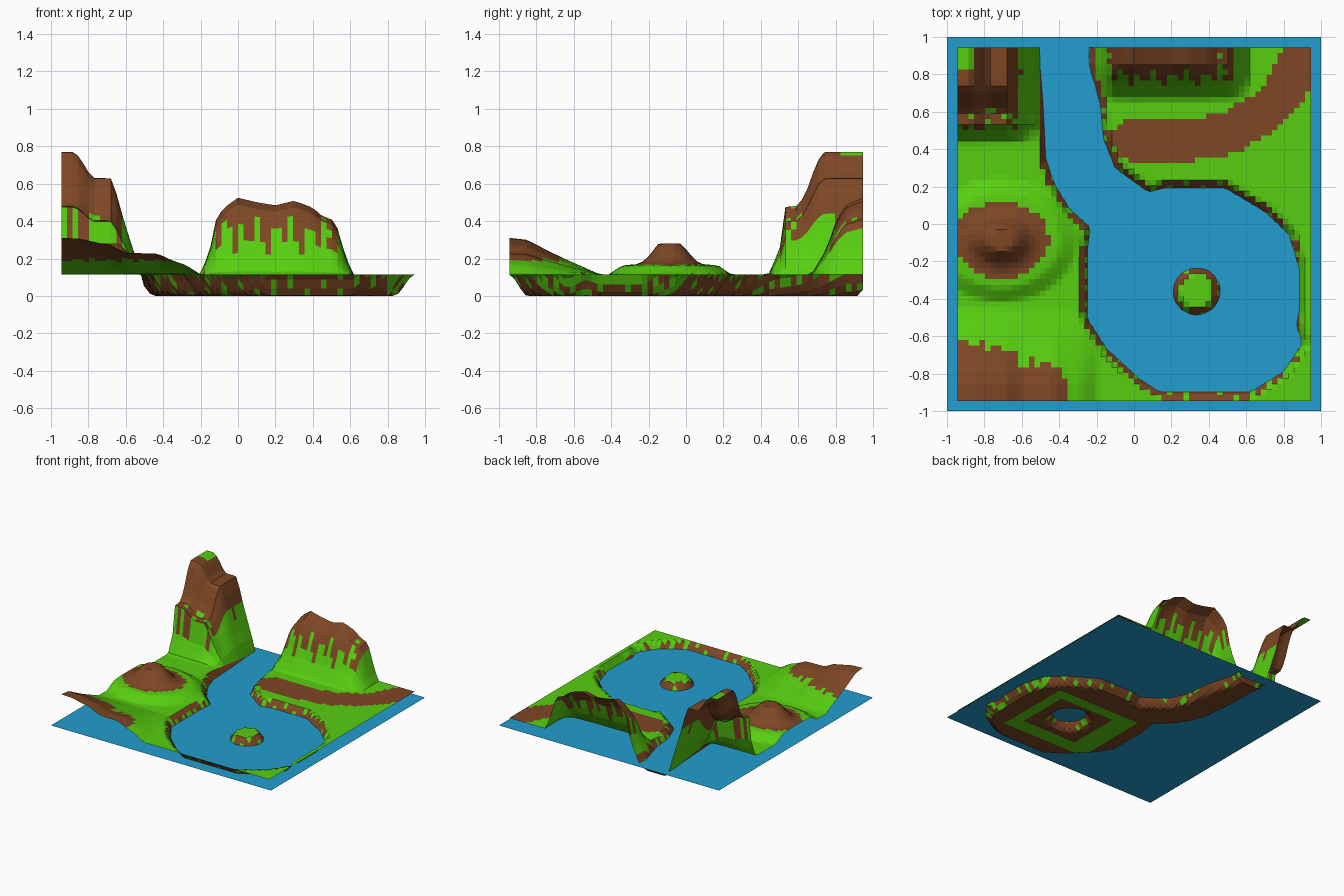
import bpy, bmesh, math
from mathutils import Vector
from mathutils.geometry import intersect_point_line

if "Cube" in bpy.data.objects:
    bpy.data.objects.remove(bpy.data.objects["Cube"])

E, N = 0.945, 64              # half width of the land sheet, cells per side
GROUND, WATER = 0.115, 0.06


def material(name, rgb):
    m = bpy.data.materials.new(name)
    m.diffuse_color = (*rgb, 1)
    m.use_nodes = True
    m.node_tree.nodes["Principled BSDF"].inputs["Base Color"].default_value = m.diffuse_color
    return m


GRASS = material("grass green", (0.095, 0.62, 0.005))
EARTH = material("earth brown", (0.21, 0.063, 0.018))
BLUE = material("water blue", (0.016, 0.34, 0.62))

# Shoreline of river and lake, and the dirt path centre line
SHORE = [(-.51, .965), (-.49, .67), (-.47, .34), (-.425, .21), (-.345, .08), (-.235, -.02),
         (-.25, -.14), (-.25, -.51), (-.145, -.67), (.03, -.83), (.14, -.9), (.62, -.9),
         (.8, -.79), (.9, -.64), (.87, -.54), (.885, -.46), (.885, -.24), (.83, -.055),
         (.7, .067), (.485, .195), (.165, .195), (.08, .17), (-.1, .3), (-.16, .45),
         (-.185, .67), (-.24, .85), (-.24, .965)]
PATH = [(0, .445), (.3, .45), (.5, .485), (.68, .58), (.8, .7), (.88, .85), (.92, .98)]
ISLAND, ISLAND_R = (.335, -.36), .125

# Hill cross-sections: position, fraction of height
TOWER_X = [(-.945, 1), (-.87, 1), (-.82, .89), (-.78, .785), (-.68, .785), (-.65, .66),
           (-.61, .44), (-.56, .2), (-.51, 0)]
TOWER_Y = [(.44, 0), (.5, .2), (.53, .55), (.6, .56), (.64, .66), (.7, .92), (.74, 1)]
BACK_X = [(-.2, 0), (-.15, .33), (-.12, .7), (-.08, .86), (0, 1), (.1, .94), (.2, .9),
          (.3, .96), (.4, .87), (.45, .76), (.52, .7), (.55, .45), (.58, .2), (.62, 0)]
BACK_Y = [(.67, 0), (.75, .33), (.8, .68), (.85, .9), (.945, 1)]
CORNER_X = [(-.945, 1), (-.85, .98), (-.75, .87), (-.68, .8), (-.6, .59), (-.43, .57),
            (-.35, .38), (-.28, .26), (-.2, 0)]
CORNER_Y = [(-.945, 1), (-.85, .95), (-.75, .68), (-.65, .43), (-.57, .25), (-.46, 0)]
MOUND = [(.3, .165), (.65, .075), (.85, .055), (1.25, .048), (1.6, 0)]
BANK = [(-.03, GROUND), (0, .058), (.045, 0)]


def interp(t, pts):
    if t <= pts[0][0]:
        return pts[0][1]
    for (a, u), (b, v) in zip(pts, pts[1:]):
        if t <= b:
            return u + (v - u) * (t - a) / (b - a)
    return pts[-1][1]


def line_dist(x, y, pts):
    best = 9
    p = Vector((x, y))
    for a, b in zip(pts, pts[1:]):
        a, b = Vector(a), Vector(b)
        t = max(0, min(1, (p - a).dot(b - a) / (b - a).length_squared))
        best = min(best, (a + (b - a) * t - p).length)
    return best


def depth_in_lake(x, y):
    """Distance to shore, positive in water, negative on land or island."""
    ring = SHORE + SHORE[:1]
    inside = False
    for (ax, ay), (bx, by) in zip(ring, ring[1:]):
        if (ay > y) != (by > y) and x < ax + (bx - ax) * (y - ay) / (by - ay):
            inside = not inside
    d = line_dist(x, y, ring)
    d = d if inside else -d
    return min(d, math.hypot(x - ISLAND[0], y - ISLAND[1]) - ISLAND_R)


def mound_r(x, y):
    return math.hypot((x + .71) / .255, (y + .085) / .205)


def height(x, y):
    d = depth_in_lake(x, y)
    z = interp(d, BANK)
    if d < -.005:
        z += .655 * interp(x, TOWER_X) * interp(y, TOWER_Y)
        z += .41 * interp(x, BACK_X) * interp(y, BACK_Y)
        z += .195 * interp(x, CORNER_X) * interp(y, CORNER_Y)
        z += interp(mound_r(x, y), MOUND)
    return z


def is_earth(c):
    x, y, z = c
    ragged = .07 * math.sin(x * 71) + .05 * math.sin(y * 83 + x * 31)
    if z < .012:                                       # lake bed with a green ring
        outer = -.09 < x < .69 and -.7 < y < -.05
        inner = .09 < x < .59 and -.58 < y < -.16
        return inner or not outer
    if z < GROUND - .012:                              # banks, with grassy patches
        return ragged < .065 and not (x > .8 and ragged > -.03)
    if y > .4 and x < -.45:                            # tall hill with grassy tip
        return z > .37 + ragged and not (x < -.86 and y > .83)
    if y > .66 and -.25 < x < .65 and z > .13:         # back hill
        return z > .32 + ragged
    if y < -.42 and x < -.2:                           # corner hill
        return z > .19 + ragged * .1
    return mound_r(x, y) < 1 or line_dist(x, y, PATH) < .112


def make_object(name, bm, mats):
    me = bpy.data.meshes.new(name)
    bm.to_mesh(me)
    bm.free()
    for m in mats:
        me.materials.append(m)
    ob = bpy.data.objects.new(name, me)
    bpy.context.collection.objects.link(ob)
    return ob


# Land sheet: a height field coloured by rule
bm = bmesh.new()
bmesh.ops.create_grid(bm, x_segments=N, y_segments=N, size=E)
for v in bm.verts:
    v.co.z = height(v.co.x, v.co.y)
for f in bm.faces:
    f.material_index = int(is_earth(f.calc_center_median()))
make_object("land", bm, [GRASS, EARTH])

# Water sheet
bm = bmesh.new()
bmesh.ops.create_grid(bm, x_segments=1, y_segments=1, size=1)
for v in bm.verts:
    v.co.z = WATER
make_object("water", bm, [BLUE])
